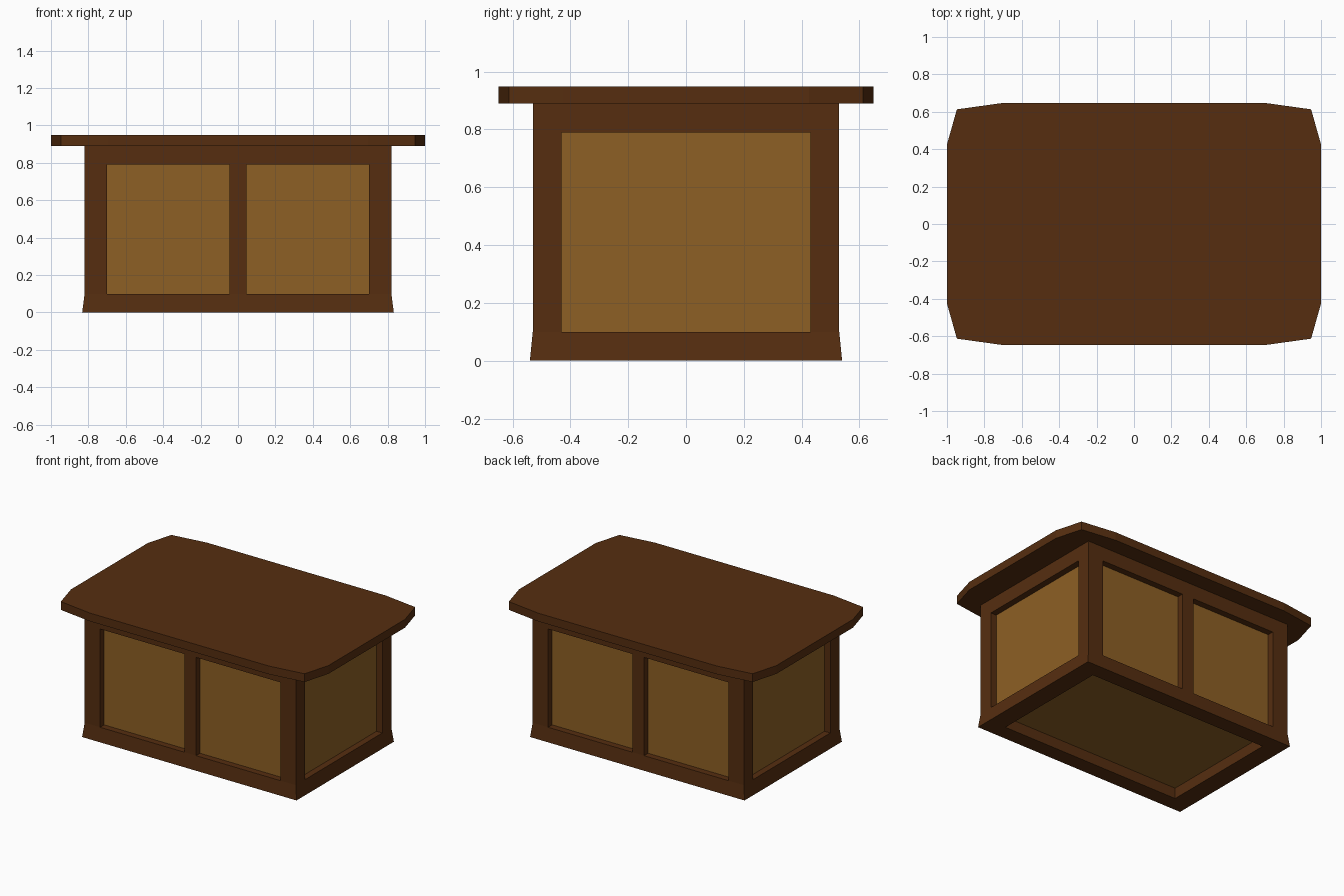
import bpy
import bmesh

default = bpy.data.objects.get("Cube")
if default:
    bpy.data.objects.remove(default)


def make_material(name, rgb):
    mat = bpy.data.materials.new(name)
    mat.use_nodes = True
    color = (*rgb, 1.0)
    mat.diffuse_color = color
    bsdf = mat.node_tree.nodes["Principled BSDF"]
    bsdf.inputs["Base Color"].default_value = color
    bsdf.inputs["Roughness"].default_value = 0.8
    return mat


DARK_WOOD = make_material("dark wood", (0.092, 0.027, 0.005))
LIGHT_WOOD = make_material("light wood", (0.27, 0.117, 0.018))


def finish(name, bm, mat):
    bmesh.ops.recalc_face_normals(bm, faces=bm.faces[:])
    mesh = bpy.data.meshes.new(name)
    bm.to_mesh(mesh)
    bm.free()
    mesh.materials.append(mat)
    obj = bpy.data.objects.new(name, mesh)
    bpy.context.collection.objects.link(obj)
    return obj


def box(name, low, high, mat):
    bm = bmesh.new()
    bmesh.ops.create_cube(bm, size=1)
    for v in bm.verts:
        for i in range(3):
            v.co[i] = low[i] if v.co[i] < 0 else high[i]
    return finish(name, bm, mat)


def rect(bm, half_x, half_y, z):
    signs = ((-1, -1), (1, -1), (1, 1), (-1, 1))
    return [bm.verts.new((sx * half_x, sy * half_y, z)) for sx, sy in signs]


def frame(name, outer_low, outer_high, inner, z0, z1, mat):
    """Rectangular ring with an open centre; the outside may taper."""
    bm = bmesh.new()
    loops = [rect(bm, *outer_low, z0), rect(bm, *outer_high, z1),
             rect(bm, *inner, z1), rect(bm, *inner, z0)]
    for k in range(4):
        a, b = loops[k], loops[(k + 1) % 4]
        for i in range(4):
            j = (i + 1) % 4
            bm.faces.new((a[i], a[j], b[j], b[i]))
    return finish(name, bm, mat)


# Main dimensions
BODY = (0.82, 0.53)
FOOT = (0.833, 0.54)
OPENING = (0.70, 0.43)
BASE_TOP, RAIL_BOTTOM, BODY_TOP, ROOF_TOP = 0.1, 0.79, 0.89, 0.948
RECESS = 0.045

# Recessed panels are the faces of one inner box
px, py = BODY[0] - RECESS, BODY[1] - RECESS
box("recessed_panels", (-px, -py, 0.075), (px, py, 0.87), LIGHT_WOOD)

# Flared base and top rail
frame("flared_base", FOOT, BODY, OPENING, 0, BASE_TOP, DARK_WOOD)
frame("top_rail", BODY, BODY, OPENING, RAIL_BOTTOM, BODY_TOP, DARK_WOOD)

# Corner posts
for sx, side in ((-1, "right"), (1, "left")):
    for sy, end in ((-1, "front"), (1, "back")):
        xs = sorted((sx * OPENING[0], sx * BODY[0]))
        ys = sorted((sy * OPENING[1], sy * BODY[1]))
        box(f"{end}_{side}_post", (xs[0], ys[0], BASE_TOP),
            (xs[1], ys[1], RAIL_BOTTOM), DARK_WOOD)

# Centre dividers on the two long sides
for sy, end in ((-1, "front"), (1, "back")):
    ys = sorted((sy * OPENING[1], sy * BODY[1]))
    box(f"{end}_divider", (-0.045, ys[0], BASE_TOP),
        (0.045, ys[1], RAIL_BOTTOM), DARK_WOOD)

# Overhanging roof slab with faceted corners
corner = [(1.0, 0.425), (0.947, 0.613), (0.695, 0.648)]
outline = corner + [(-x, y) for x, y in reversed(corner)]
outline += [(-x, -y) for x, y in outline]
bm = bmesh.new()
slab = bm.faces.new([bm.verts.new((x, y, BODY_TOP)) for x, y in outline])
raised = bmesh.ops.extrude_face_region(bm, geom=[slab], use_keep_orig=True)
for v in raised["geom"]:
    if isinstance(v, bmesh.types.BMVert):
        v.co.z = ROOF_TOP
finish("roof_slab", bm, DARK_WOOD)
